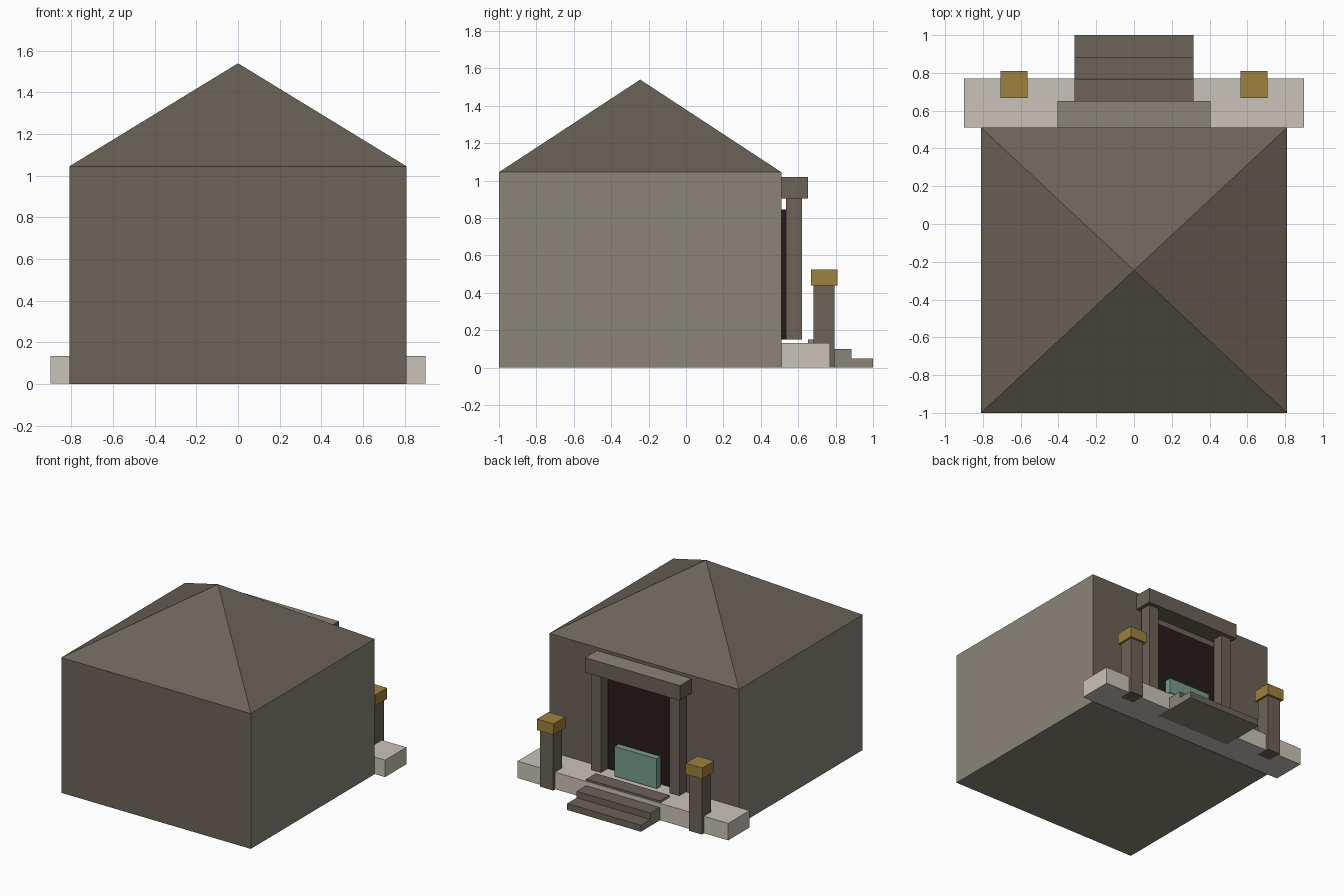
import bpy
import bmesh

cube = bpy.data.objects.get("Cube")
if cube:
    bpy.data.objects.remove(cube, do_unlink=True)


def material(name, rgb):
    linear = [(c / 255 / 12.92) if c < 11 else ((c / 255 + 0.055) / 1.055) ** 2.4 for c in rgb]
    mat = bpy.data.materials.new(name)
    mat.use_nodes = True
    mat.diffuse_color = (*linear, 1)
    bsdf = mat.node_tree.nodes["Principled BSDF"]
    bsdf.inputs["Base Color"].default_value = (*linear, 1)
    bsdf.inputs["Roughness"].default_value = 0.9
    return mat


dark_stone = material("dark_stone", (107, 99, 88))
light_stone = material("light_stone", (138, 133, 120))
pale_stone = material("pale_stone", (201, 196, 184))
gold = material("gold", (158, 129, 61))
jade = material("jade_green", (118, 158, 138))
door_black = material("door_black", (37, 28, 27))


def finish(name, bm, mats, rule=None):
    bmesh.ops.recalc_face_normals(bm, faces=bm.faces)
    if rule:
        for face in bm.faces:
            face.material_index = int(rule(face.normal))
    mesh = bpy.data.meshes.new(name)
    bm.to_mesh(mesh)
    bm.free()
    for mat in mats:
        mesh.materials.append(mat)
    obj = bpy.data.objects.new(name, mesh)
    bpy.context.collection.objects.link(obj)
    return obj


def box(name, xs, ys, zs, mats, rule=None):
    """Box between the given (low, high) limits on each axis."""
    bm = bmesh.new()
    bmesh.ops.create_cube(bm, size=1)
    for v in bm.verts:
        v.co = [lim[int(c > 0)] for lim, c in zip((xs, ys, zs), v.co)]
    return finish(name, bm, mats, rule)


def sides_and_base(normal):
    return abs(normal.x) > 0.5 or normal.z < -0.5


def top_only(normal):
    return normal.z > 0.5


stones = [dark_stone, light_stone]
WALL_X, BACK, FACADE, EAVE = 0.81, -1.0, 0.51, 1.045

# Main hall
box("hall_walls", (-WALL_X, WALL_X), (BACK, FACADE), (0, EAVE), stones, sides_and_base)

# Pyramid roof
bm = bmesh.new()
base = [bm.verts.new((x, y, EAVE)) for x, y in
        ((-WALL_X, BACK), (WALL_X, BACK), (WALL_X, FACADE), (-WALL_X, FACADE))]
apex = bm.verts.new((0, (BACK + FACADE) / 2, 1.54))
bm.faces.new(base)
for i in range(4):
    bm.faces.new((base[i], base[(i + 1) % 4], apex))
finish("roof", bm, [dark_stone])

# Entrance terrace, slightly raised so the posts and steps show beneath it
box("terrace", (-0.9, 0.9), (FACADE, 0.77), (0.002, 0.133), [pale_stone])

# Steps up to the door
for i in range(3):
    outer = 1.0 - i * 0.116
    box(f"step_{i + 1}", (-0.315, 0.315), (outer - 0.116, outer),
        (0, 0.05 * (i + 1)), stones, sides_and_base)

# Doorway, lintel and the block standing in front of the door
box("door", (-0.3, 0.3), (FACADE, 0.535), (0.15, 0.845), [door_black])
box("lintel", (-0.405, 0.405), (FACADE, 0.652), (0.905, 1.02), stones, top_only)
box("altar_block", (-0.18, 0.18), (0.565, 0.615), (0.15, 0.38), [jade])

# Paired pillars and lantern posts
for side, s in (("left", 1), ("right", -1)):
    def span(centre, half):
        return (s * centre - half, s * centre + half)

    box(f"{side}_pillar", span(0.335, 0.043), (0.535, 0.62), (0.15, 0.905), [dark_stone])
    box(f"{side}_post", span(0.636, 0.055), (0.682, 0.793), (0, 0.44), [dark_stone])
    box(f"{side}_post_cap", span(0.636, 0.071), (0.667, 0.81), (0.44, 0.525), [gold])
